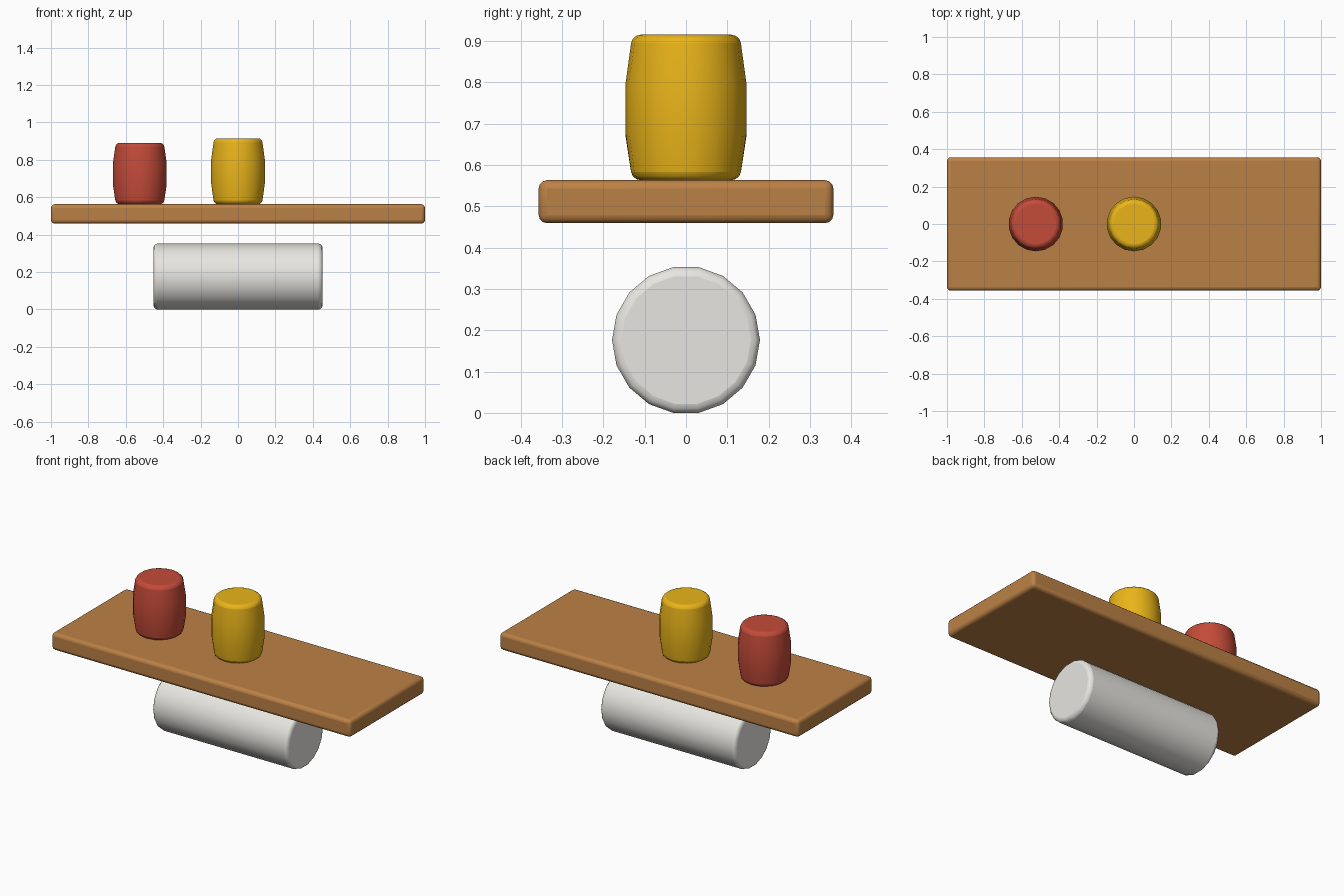
import bpy, bmesh
from math import sin, cos, pi

if "Cube" in bpy.data.objects:
    bpy.data.objects.remove(bpy.data.objects["Cube"])

SIDES = 18


def material(name, color):
    m = bpy.data.materials.new(name)
    m.diffuse_color = (*color, 1)
    m.use_nodes = True
    m.node_tree.nodes["Principled BSDF"].inputs["Base Color"].default_value = m.diffuse_color
    return m


def finish(name, bm, mat, bevel=0.0):
    bmesh.ops.recalc_face_normals(bm, faces=bm.faces)
    me = bpy.data.meshes.new(name)
    bm.to_mesh(me)
    bm.free()
    ob = bpy.data.objects.new(name, me)
    bpy.context.collection.objects.link(ob)
    if mat:
        me.materials.append(mat)
    if bevel:
        mod = ob.modifiers.new("rounded_edges", 'BEVEL')
        mod.width, mod.segments = bevel, 3
        mod.limit_method = 'ANGLE'
        mod.angle_limit = 0.9
    bpy.ops.object.select_all(action='DESELECT')
    ob.select_set(True)
    bpy.context.view_layer.objects.active = ob
    bpy.ops.object.shade_smooth_by_angle(angle=0.7)
    return ob


def turned(name, profile, place, mat, bevel):
    """Solid of rings; profile holds (radius, height), place maps to xyz."""
    bm = bmesh.new()
    rings = []
    for r, h in profile:
        rings.append([bm.verts.new(place(r * sin(2 * pi * i / SIDES),
                                         r * cos(2 * pi * i / SIDES), h))
                      for i in range(SIDES)])
    for a, b in zip(rings, rings[1:]):
        for i in range(SIDES):
            j = (i + 1) % SIDES
            bm.faces.new((a[i], a[j], b[j], b[i]))
    bm.faces.new(rings[0])
    bm.faces.new(rings[-1])
    return finish(name, bm, mat, bevel)


wood = material("wood", (0.50, 0.22, 0.06))
red = material("red", (0.55, 0.07, 0.04))
yellow = material("yellow", (0.82, 0.46, 0.01))
white = material("off_white", (0.80, 0.79, 0.75))

# Roller lying along x, flat facets at top and bottom
R = 0.179
turned("roller", [(R, -0.452), (R, 0.452)],
       lambda u, v, h: (h, v, u + R * cos(pi / SIDES)), white, 0.022)

# Plank floating above the roller
bm = bmesh.new()
bmesh.ops.create_cube(bm, size=1)
for v in bm.verts:
    v.co = (v.co.x * 2, v.co.y * 0.713, v.co.z * 0.104 + 0.511)
finish("plank", bm, wood, 0.02)

# Barrel-shaped weights standing on the plank
BASE = 0.563
for name, x, height, mat in (("red_barrel", -0.525, 0.328, red),
                             ("yellow_barrel", 0.0, 0.352, yellow)):
    profile = [(0.130, 0), (0.146, height * 0.32),
               (0.146, height * 0.67), (0.130, height)]
    turned(name, profile,
           lambda u, v, h, x=x: (x + u, v, BASE + h), mat, 0.02)
